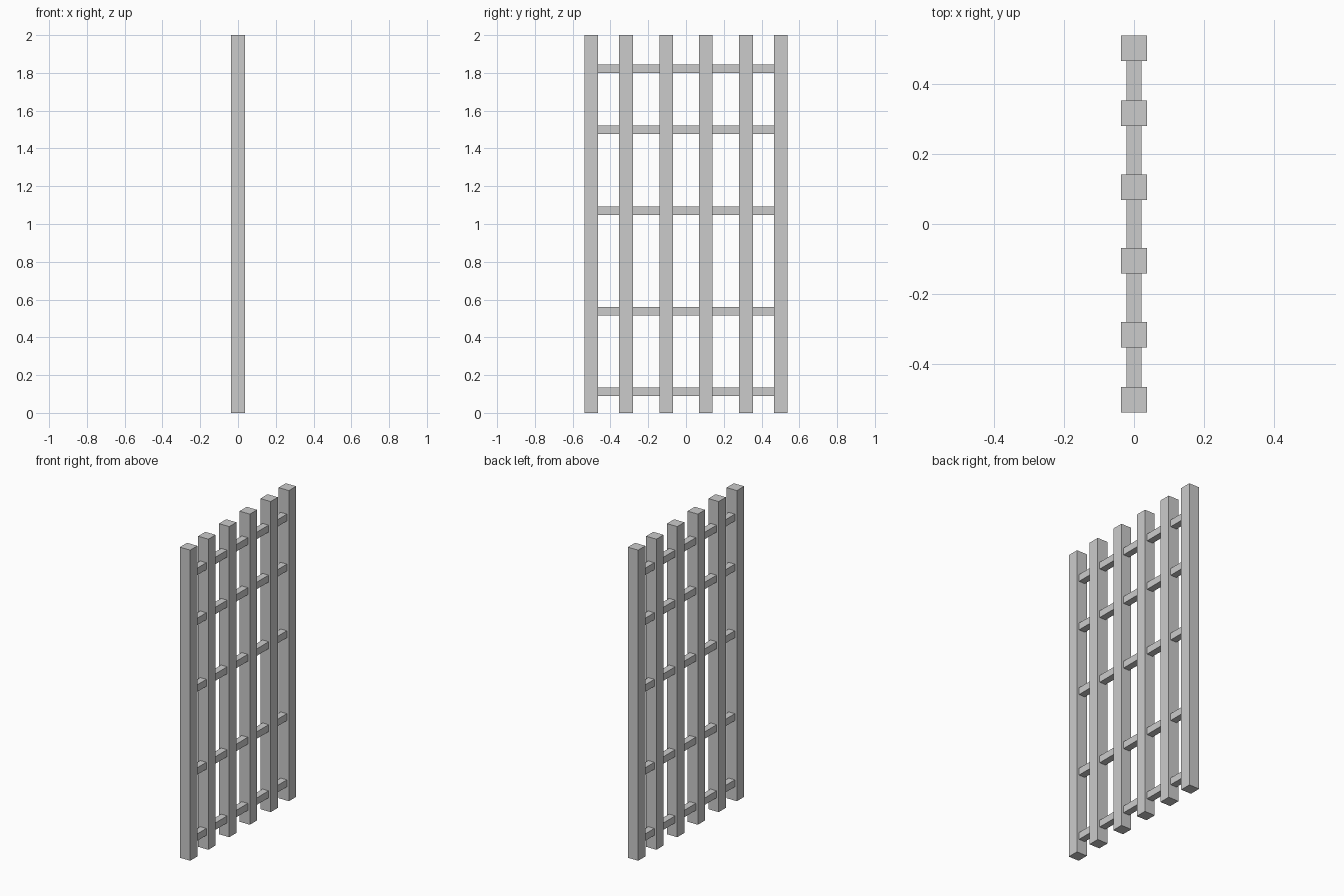
import bpy

if "Cube" in bpy.data.objects:
    bpy.data.objects.remove(bpy.data.objects["Cube"])


def box(name, center, size):
    bpy.ops.mesh.primitive_cube_add(size=1, location=center)
    ob = bpy.context.object
    ob.name = name
    ob.scale = size
    bpy.ops.object.transform_apply(location=False, rotation=False, scale=True)
    return ob


# Upright square posts, mirrored pairs about y = 0
for offset in (0.105, 0.317, 0.502):
    for side in (-1, 1):
        box("post", (0, side * offset, 1.0), (0.073, 0.073, 2.0))

# Thin cross rails running through the posts
for z in (0.111, 0.537, 1.071, 1.5, 1.822):
    box("rail", (0, 0, z), (0.043, 1.0, 0.045))
